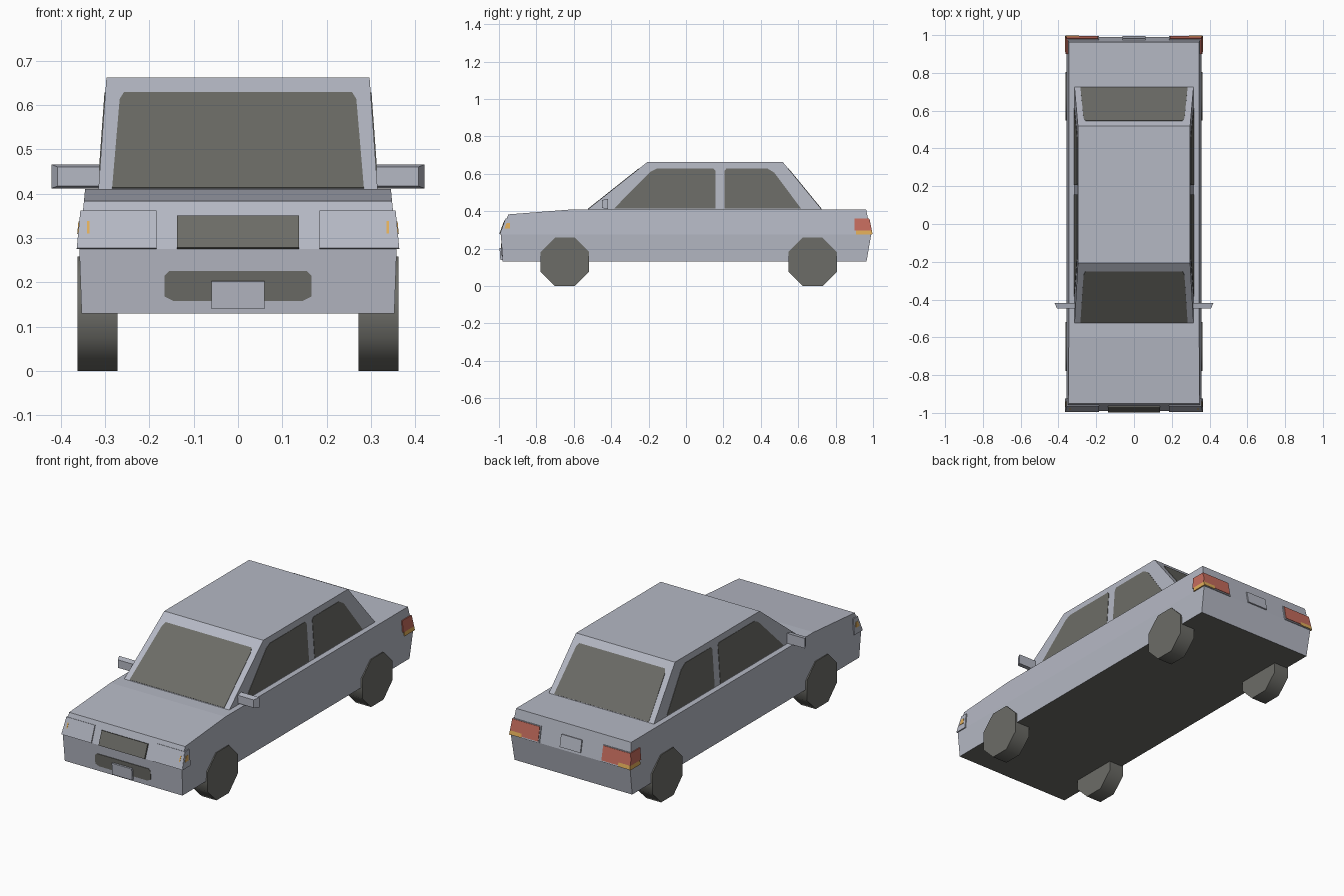
import bpy, bmesh, math
from mathutils import Vector

if "Cube" in bpy.data.objects:
    bpy.data.objects.remove(bpy.data.objects["Cube"])


def material(name, rgb):
    m = bpy.data.materials.new(name)
    m.diffuse_color = (*rgb, 1)
    m.use_nodes = True
    m.node_tree.nodes["Principled BSDF"].inputs["Base Color"].default_value = m.diffuse_color
    return m


PAINT = material("silver paint", (0.46, 0.48, 0.55))
DARK = material("dark grey", (0.15, 0.15, 0.135))
RED = material("lamp red", (0.56, 0.15, 0.11))
AMBER = material("lamp amber", (0.75, 0.42, 0.10))


def finish(name, bm, *mats):
    bmesh.ops.recalc_face_normals(bm, faces=bm.faces[:])
    me = bpy.data.meshes.new(name)
    bm.to_mesh(me)
    bm.free()
    for m in mats:
        me.materials.append(m)
    ob = bpy.data.objects.new(name, me)
    bpy.context.collection.objects.link(ob)
    return ob


def panel(name, pts, mat, thick=0.004):
    """Thin plate over an outline, pushed outward from the car's middle."""
    pts = [Vector(p) for p in pts]
    c = sum(pts, Vector()) / len(pts)
    n = Vector()
    for a, b in zip(pts, pts[1:] + pts[:1]):
        n += (a - c).cross(b - c)
    n.normalize()
    if n.dot(c - Vector((0, 0, 0.3))) < 0:
        n = -n
    bm = bmesh.new()
    low = [bm.verts.new(p - n * 0.001) for p in pts]
    top = [bm.verts.new(p + n * thick) for p in pts]
    bm.faces.new(low)
    bm.faces.new(top)
    k = len(pts)
    for i in range(k):
        j = (i + 1) % k
        bm.faces.new((low[i], low[j], top[j], top[i]))
    return finish(name, bm, mat)


def extrude_profile(name, profile, width, *mats):
    """Side profile in (y, z) stretched to both sides; width depends on z."""
    bm = bmesh.new()
    sides = [[bm.verts.new((s * width(z), y, z)) for y, z in profile] for s in (1, -1)]
    k = len(profile)
    for i in range(k):
        j = (i + 1) % k
        bm.faces.new((sides[0][i], sides[0][j], sides[1][j], sides[1][i]))
    return bm, sides


# Surface positions of the body and cabin
def body_w(z):
    return 0.358 - (z - 0.275) * 0.096 if z > 0.275 else 0.358 - (0.275 - z) * 0.035

def nose_y(z):
    return -0.99 + (z - 0.275) * 0.37 if z > 0.275 else -0.99 + (0.275 - z) * 0.07

def tail_y(z):
    return 0.99 - (z - 0.275) * 0.2

def cabin_w(z):
    return 0.315 - (z - 0.41) * 0.072

def screen_y(z):
    return -0.525 + (z - 0.41) * 1.26

def rear_screen_y(z):
    return 0.725 - (z - 0.41) * 0.82


# Body shell with a dark underside
profile = [(nose_y(0.13), 0.13), (-0.99, 0.275), (nose_y(0.383), 0.383), (-0.60, 0.41),
           (tail_y(0.41), 0.41), (0.99, 0.275), (0.965, 0.13)]
bm, sides = extrude_profile("body", profile, body_w)
for s in sides:
    bm.faces.new((s[0], s[1], s[5], s[6]))
    bm.faces.new(s[1:6])
bm.normal_update()
for f in bm.faces:
    f.material_index = int(f.calc_center_median().z < 0.14)
finish("body", bm, PAINT, DARK)

# Cabin
bm, sides = extrude_profile("cabin", [(-0.525, 0.41), (screen_y(0.662), 0.662),
                                      (rear_screen_y(0.662), 0.662), (0.725, 0.41)], cabin_w)
for s in sides:
    bm.faces.new(s)
finish("cabin", bm, PAINT)

# Front and rear glass
glass = [(0.284, 0.412), (0.267, 0.612), (0.257, 0.628)]
glass += [(-x, z) for x, z in reversed(glass)]
panel("windscreen", [(x, screen_y(z), z) for x, z in glass], DARK, 0.002)
panel("rear_window", [(x, rear_screen_y(z), z) for x, z in glass], DARK, 0.002)

# Grille, lower intake and number plates
panel("grille", [(x, nose_y(z), z) for x, z in
                 ((-0.138, 0.275), (0.138, 0.275), (0.138, 0.347), (-0.138, 0.347))], DARK, 0.009)
intake = [(0.145, 0.158), (0.166, 0.168), (0.166, 0.215), (0.155, 0.226)]
intake += [(-x, z) for x, z in reversed(intake)]
panel("lower_intake", [(x, nose_y(z), z) for x, z in intake], DARK, 0.003)
panel("front_plate", [(x, nose_y(z), z) for x, z in
                      ((-0.06, 0.14), (0.06, 0.14), (0.06, 0.203), (-0.06, 0.203))], PAINT, 0.012)
panel("rear_plate", [(x, tail_y(z), z) for x, z in
                     ((-0.062, 0.287), (0.062, 0.287), (0.062, 0.352), (-0.062, 0.352))], PAINT, 0.007)

front_win = [(-0.385, 0.414), (0.157, 0.414), (0.157, 0.616), (0.147, 0.628), (-0.155, 0.628), (-0.188, 0.612)]
rear_win = [(0.206, 0.414), (0.615, 0.414), (0.472, 0.606), (0.435, 0.628), (0.216, 0.628), (0.206, 0.616)]

for s, side in ((1, "left"), (-1, "right")):
    # Side windows
    for nm, win in (("front", front_win), ("rear", rear_win)):
        panel(f"{side}_{nm}_window", [(s * cabin_w(z), y, z) for y, z in win], DARK, 0.002)

    def end_plate(name, surf, x0, x1, z0, z1, mat, t):
        # x1 None means up to the body corner
        pts = [(x0, z0), (x1 or body_w(z0) + 0.005, z0), (x1 or body_w(z1) + 0.005, z1), (x0, z1)]
        panel(f"{side}_{name}", [(s * x, surf(z), z) for x, z in pts], mat, t)

    def side_plate(name, surf, y0, gap, z0, z1, mat, t):
        pts = [(y0, z0), (surf(z0) + gap, z0), (surf(z1) + gap, z1), (y0, z1)]
        panel(f"{side}_{name}", [(s * body_w(z), y, z) for y, z in pts], mat, t)

    # Headlamps wrapping round the corner with amber indicators
    end_plate("headlamp", nose_y, 0.184, None, 0.275, 0.36, PAINT, 0.006)
    side_plate("headlamp_side", nose_y, -0.925, -0.004, 0.275, 0.36, PAINT, 0.006)
    end_plate("indicator_front", nose_y, 0.335, 0.341, 0.308, 0.336, AMBER, 0.007)
    side_plate("indicator_side", nose_y, -0.94, 0.008, 0.308, 0.337, AMBER, 0.008)

    # Tail lamps: housing, red upper part and amber lower strip
    end_plate("tail_housing", tail_y, 0.184, None, 0.275, 0.36, PAINT, 0.005)
    end_plate("tail_red", tail_y, 0.19, None, 0.297, 0.357, RED, 0.008)
    end_plate("tail_red_low", tail_y, 0.19, 0.29, 0.282, 0.297, RED, 0.008)
    end_plate("tail_amber", tail_y, 0.29, None, 0.277, 0.297, AMBER, 0.008)
    side_plate("tail_red_side", tail_y, 0.90, 0.006, 0.297, 0.36, RED, 0.006)
    side_plate("tail_amber_side", tail_y, 0.91, 0.006, 0.275, 0.297, AMBER, 0.006)

    # Door mirror, tapering toward the front
    bm = bmesh.new()
    rings = []
    for y, xo, z0, z1 in ((-0.448, 0.407, 0.417, 0.460), (-0.418, 0.421, 0.412, 0.466)):
        rings.append([bm.verts.new((s * x, y, z)) for x, z in
                      ((0.312, z0), (xo, z0), (xo, z1), (0.312, z1))])
    a, b = rings
    bm.faces.new(a)
    bm.faces.new(b)
    for i in range(4):
        j = (i + 1) % 4
        bm.faces.new((a[i], a[j], b[j], b[i]))
    finish(f"{side}_mirror", bm, PAINT)

    # Eight-sided wheels with a smooth tread and flat sides
    for y, nm in ((-0.648, "front"), (0.677, "rear")):
        bm = bmesh.new()
        r = 0.129 / math.cos(math.pi / 8)
        rings = []
        for x in (0.272, 0.362):
            rings.append([bm.verts.new((s * x, y + r * math.cos((i + 0.5) * math.pi / 4),
                                        0.129 + r * math.sin((i + 0.5) * math.pi / 4)))
                          for i in range(8)])
        a, b = rings
        bm.faces.new(a)
        bm.faces.new(b)
        for i in range(8):
            j = (i + 1) % 8
            bm.faces.new((a[i], a[j], b[j], b[i])).smooth = True
        for ring in rings:
            for i in range(8):
                bm.edges.get((ring[i], ring[(i + 1) % 8])).smooth = False
        finish(f"{side}_{nm}_wheel", bm, DARK)
